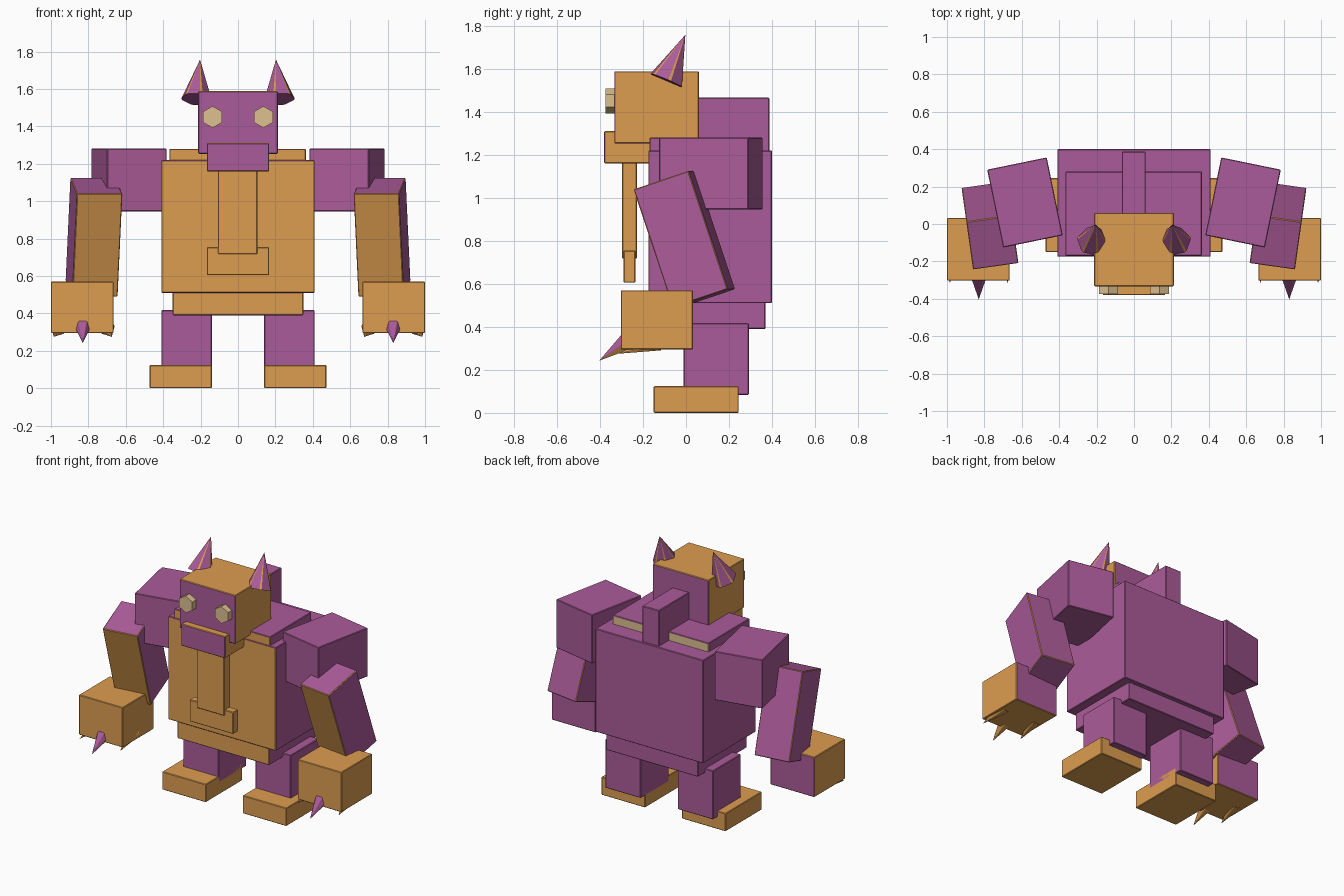
import bpy, bmesh, math
from mathutils import Vector, Euler

if "Cube" in bpy.data.objects:
    bpy.data.objects.remove(bpy.data.objects["Cube"])


def material(name, rgb):
    m = bpy.data.materials.new(name)
    m.diffuse_color = (*rgb, 1)
    m.use_nodes = True
    m.node_tree.nodes["Principled BSDF"].inputs["Base Color"].default_value = m.diffuse_color
    return m


MATS = [material("purple", (0.41, 0.105, 0.32)),
        material("orange", (0.73, 0.34, 0.08)),
        material("tan", (0.73, 0.53, 0.28))]
PURPLE, ORANGE, TAN = 0, 1, 2
AXES = {"front": (0, -1, 0), "back": (0, 1, 0), "left": (-1, 0, 0),
        "right": (1, 0, 0), "top": (0, 0, 1), "bottom": (0, 0, -1)}


def finish(name, bm):
    bmesh.ops.recalc_face_normals(bm, faces=bm.faces)
    me = bpy.data.meshes.new(name)
    bm.to_mesh(me)
    bm.free()
    for m in MATS:
        me.materials.append(m)
    ob = bpy.data.objects.new(name, me)
    bpy.context.collection.objects.link(ob)
    return ob


def block(name, centre, size, base=PURPLE, rot=(0, 0, 0), edge=None, **sides):
    """Slightly bevelled box with a base colour and per-side colours."""
    bm = bmesh.new()
    bmesh.ops.create_cube(bm, size=1)
    bmesh.ops.scale(bm, vec=size, verts=bm.verts)
    bm.normal_update()
    for f in bm.faces:
        f.material_index = base
        for side, col in sides.items():
            if f.normal.dot(Vector(AXES[side])) > 0.9:
                f.material_index = col
    ob = finish(name, bm)
    ob.location = centre
    ob.rotation_euler = Euler([math.radians(a) for a in rot])
    bev = ob.modifiers.new("bevel", "BEVEL")
    bev.width, bev.segments = 0.004, 1
    if edge is not None:
        bev.material = edge
    return ob


def span(name, x, y, z, base=PURPLE, **sides):
    """Box given by its extents along each axis."""
    ext = (x, y, z)
    return block(name, [(a + b) / 2 for a, b in ext], [b - a for a, b in ext], base, **sides)


def spike(name, base, tip, radius, sides=6, base_col=PURPLE, under=None):
    """Pointed spike whose narrow edge strips are orange."""
    base, tip = Vector(base), Vector(tip)
    quat = (tip - base).to_track_quat("Z", "Y")
    bm = bmesh.new()
    ring = []
    for k in range(sides):
        for d in (-5, 5):
            a = math.radians(360 / sides * k + d)
            ring.append(bm.verts.new(base + quat @ Vector((radius * math.cos(a), radius * math.sin(a), 0))))
    apex = bm.verts.new(tip)
    bm.faces.new(ring)
    for i, v in enumerate(ring):
        f = bm.faces.new((v, ring[(i + 1) % len(ring)], apex))
        f.material_index = ORANGE if i % 2 == 0 else base_col
    bmesh.ops.recalc_face_normals(bm, faces=bm.faces)
    bm.normal_update()
    if under is not None:
        for f in bm.faces:
            f.material_index = under if f.normal.z < -0.3 else base_col
    return finish(name, bm)


# Torso
span("torso", (-0.41, 0.41), (-0.175, 0.40), (0.51, 1.22), front=ORANGE)
span("collar", (-0.367, 0.363), (-0.17, 0.28), (1.15, 1.28), front=ORANGE, back=TAN)
span("pelvis", (-0.35, 0.35), (-0.16, 0.37), (0.39, 0.55), front=ORANGE)
span("spine", (-0.065, 0.062), (0.03, 0.387), (1.2, 1.465))

# Head
span("head", (-0.213, 0.213), (-0.333, 0.06), (1.253, 1.588),
     ORANGE, front=PURPLE, back=PURPLE, bottom=PURPLE)
span("jaw", (-0.167, 0.167), (-0.38, -0.16), (1.16, 1.31), ORANGE, front=PURPLE)
span("beard", (-0.107, 0.103), (-0.298, -0.228), (0.717, 1.2), ORANGE)
span("beard_tip", (-0.167, 0.167), (-0.29, -0.235), (0.605, 0.755), ORANGE)

for s, side in ((-1, "left"), (1, "right")):
    # Hexagonal eyes
    bm = bmesh.new()
    bmesh.ops.create_cone(bm, cap_ends=True, segments=6, radius1=0.058, radius2=0.058, depth=0.06)
    for f in bm.faces:
        f.material_index = TAN
    eye = finish(side + "_eye", bm)
    eye.location = (s * 0.136, -0.345, 1.45)
    eye.rotation_euler = (math.pi / 2, 0, 0)

    # Horns
    spike(side + "_horn", (s * 0.222, -0.093, 1.545), (s * 0.203, -0.003, 1.757), 0.082)

    # Arms
    block(side + "_upper_arm", (s * 0.583, 0.115, 1.113), (0.325, 0.425, 0.335),
          rot=(0, 0, -11.6 * s))
    block(side + "_forearm", (s * 0.77, -0.008, 0.807), (0.245, 0.272, 0.58),
          rot=(18.5, 0, -8 * s), edge=ORANGE, front=ORANGE)
    span(side + "_hand", sorted((s * 0.665, s * 1.0)), (-0.303, 0.033), (0.295, 0.57),
         ORANGE, back=PURPLE)

    # Claws
    spike(side + "_middle_claw", (s * 0.83, -0.236, 0.36), (s * 0.83, -0.403, 0.243), 0.058,
          under=ORANGE)
    for x in (0.69, 0.97):
        dx = 0.015 if x > 0.83 else -0.015
        spike(side + "_side_claw", (s * (x - dx), -0.13, 0.33), (s * (x + dx), -0.315, 0.275), 0.045,
              base_col=ORANGE, under=ORANGE)

    # Legs
    span(side + "_leg", sorted((s * 0.14, s * 0.41)), (-0.012, 0.292), (0.083, 0.418))
    span(side + "_foot", sorted((s * 0.14, s * 0.473)), (-0.15, 0.245), (0, 0.124), ORANGE)
